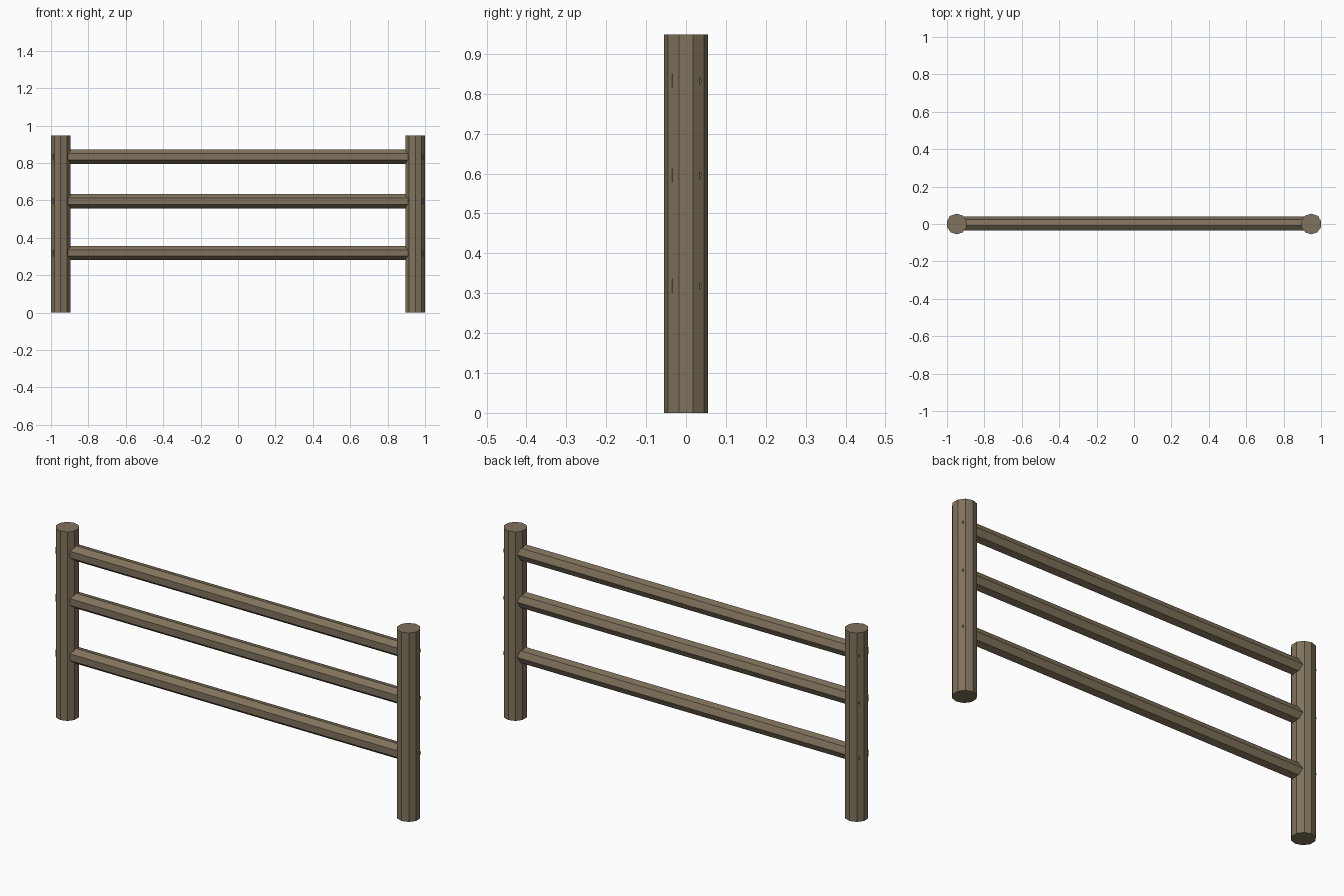
import bpy
from math import pi

if "Cube" in bpy.data.objects:
    bpy.data.objects.remove(bpy.data.objects["Cube"], do_unlink=True)

# Weathered wood
COLOUR = (0.216, 0.171, 0.109, 1)
wood = bpy.data.materials.new("weathered_wood")
wood.use_nodes = True
wood.diffuse_color = COLOUR
bsdf = wood.node_tree.nodes["Principled BSDF"]
bsdf.inputs["Base Color"].default_value = COLOUR
bsdf.inputs["Roughness"].default_value = 0.9

POST_HEIGHT = 0.948
POST_RADIUS = 0.055
POST_X = 0.9477
RAIL_RADIUS = 0.039
RAIL_LENGTH = 1.976


def log(name, sides, radius, length, location, rotation=(0, 0, 0)):
    """Flat-faced round timber with capped ends."""
    bpy.ops.mesh.primitive_cylinder_add(
        vertices=sides, radius=radius, depth=length,
        location=location, rotation=rotation)
    obj = bpy.context.object
    obj.name = name
    obj.data.materials.append(wood)
    return obj


# Upright posts, ten sided, flats facing outward
for side, sign in (("left", 1), ("right", -1)):
    log(side + "_post", 10, POST_RADIUS, POST_HEIGHT,
        (sign * POST_X, 0, POST_HEIGHT / 2))

# Horizontal rails, seven sided, flat to the front, corners just through the posts
for name, z in (("lower", 0.318), ("middle", 0.595), ("upper", 0.833)):
    log(name + "_rail", 7, RAIL_RADIUS, RAIL_LENGTH, (0, 0, z), (0, pi / 2, 0))
